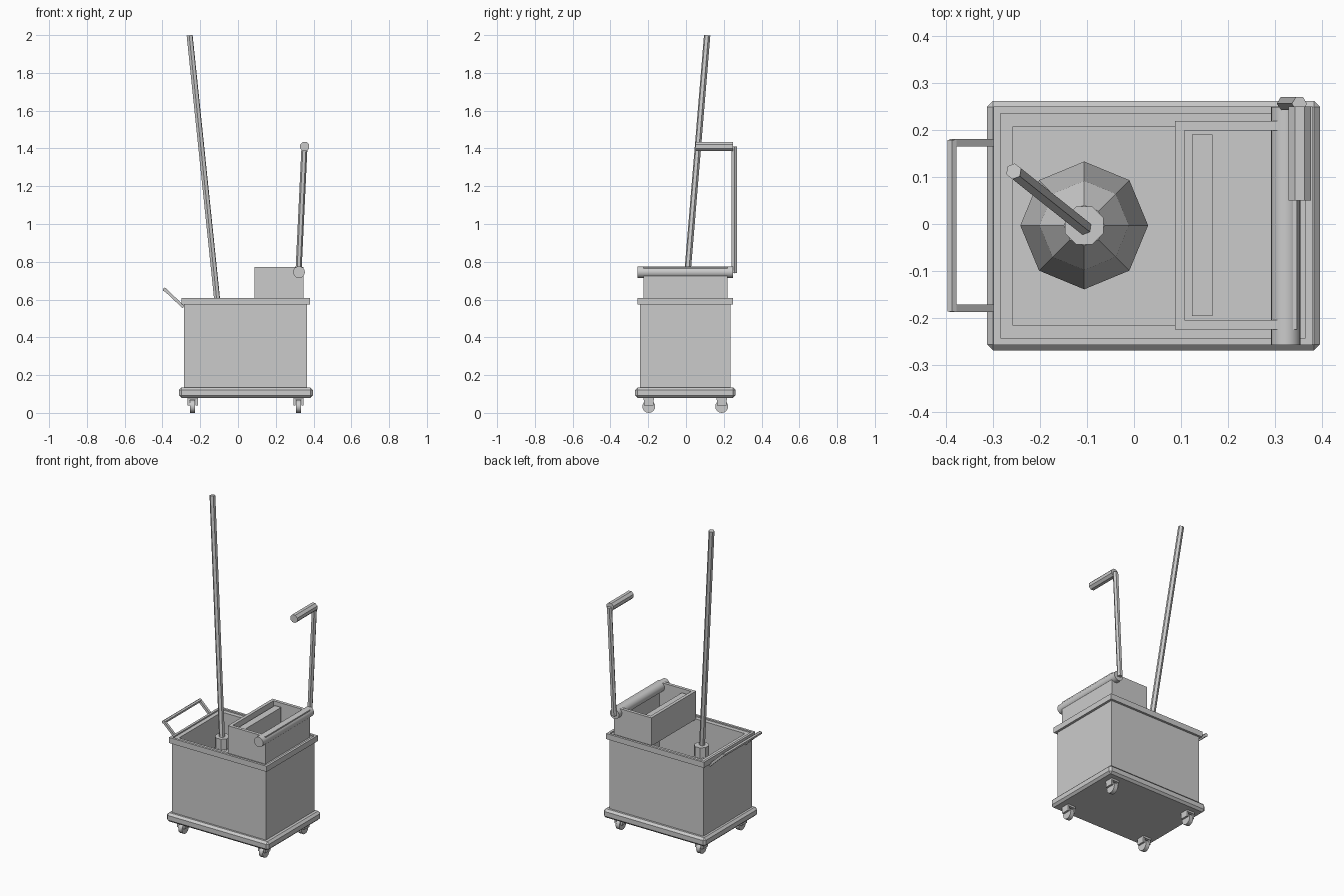
import bpy, bmesh
from math import pi
from mathutils import Vector, Matrix

old = bpy.data.objects.get("Cube")
if old:
    bpy.data.objects.remove(old, do_unlink=True)

grey = bpy.data.materials.new("light_grey")
grey.use_nodes = True
COLOUR = (0.6, 0.6, 0.6, 1)
grey.diffuse_color = COLOUR
grey.node_tree.nodes["Principled BSDF"].inputs["Base Color"].default_value = COLOUR


def finish(name, bm):
    bmesh.ops.recalc_face_normals(bm, faces=bm.faces)
    mesh = bpy.data.meshes.new(name)
    bm.to_mesh(mesh)
    bm.free()
    mesh.materials.append(grey)
    obj = bpy.data.objects.new(name, mesh)
    bpy.context.collection.objects.link(obj)
    return obj


def box(name, x, y, z, bevel=0):
    """Box from (min, max) pairs."""
    bm = bmesh.new()
    bmesh.ops.create_cube(bm, size=1)
    for v in bm.verts:
        v.co = [(a + b) / 2 + c * (b - a) for (a, b), c in zip((x, y, z), v.co)]
    if bevel:
        bmesh.ops.bevel(bm, geom=bm.edges[:], offset=bevel, segments=1, affect='EDGES')
    return finish(name, bm)


def tray(name, x, y, z, wall, floor=None):
    """Open box; without a floor height it is a plain frame."""
    bm = bmesh.new()

    def ring(inset, h):
        a, b, c, d = x[0] + inset, x[1] - inset, y[0] + inset, y[1] - inset
        return [bm.verts.new((px, py, h)) for px, py in ((a, c), (b, c), (b, d), (a, d))]

    inner_low = z[0] if floor is None else floor
    rings = [ring(0, z[0]), ring(0, z[1]), ring(wall, z[1]), ring(wall, inner_low)]
    pairs = list(zip(rings, rings[1:]))
    if floor is None:
        pairs.append((rings[3], rings[0]))
    else:
        bm.faces.new(rings[0])
        bm.faces.new(rings[3])
    for low, high in pairs:
        for i in range(4):
            j = (i + 1) % 4
            bm.faces.new((low[i], low[j], high[j], high[i]))
    return finish(name, bm)


def rod(name, start, end, radius, sides=6, turn=0.0, radius_end=None):
    """Prism or cone between two points."""
    a, b = Vector(start), Vector(end)
    d = b - a
    bm = bmesh.new()
    bmesh.ops.create_cone(bm, cap_ends=True, segments=sides, radius1=radius,
                          radius2=radius if radius_end is None else radius_end, depth=d.length)
    place = Matrix.Translation((a + b) / 2) @ d.to_track_quat('Z', 'Y').to_matrix().to_4x4()
    bm.transform(place @ Matrix.Rotation(turn, 4, 'Z'))
    return finish(name, bm)


def smooth(obj):
    bpy.ops.object.select_all(action='DESELECT')
    obj.select_set(True)
    bpy.context.view_layer.objects.active = obj
    bpy.ops.object.shade_smooth_by_angle(angle=0.7)


# Bucket: base plate, hollow body and rim
box("base_plate", (-0.313, 0.396), (-0.269, 0.262), (0.08, 0.135), 0.013)
tray("bucket_body", (-0.286, 0.365), (-0.244, 0.236), (0.13, 0.6), 0.028, 0.16)
tray("bucket_rim", (-0.299, 0.38), (-0.258, 0.25), (0.573, 0.608), 0.015)

# Casters: wheel, fork arms and fork top at each corner
for sx, x in (("right", -0.24), ("left", 0.32)):
    for sy, y in (("front", -0.197), ("back", 0.189)):
        tag = f"{sy}_{sx}"
        smooth(rod(f"wheel_{tag}", (x - 0.013, y, 0.034), (x + 0.013, y, 0.034), 0.034, 16))
        box(f"fork_top_{tag}", (x - 0.027, x + 0.027), (y - 0.028, y + 0.028), (0.068, 0.085))
        for s in (-1, 1):
            cx = x + s * 0.021
            box(f"fork_arm_{tag}", (cx - 0.006, cx + 0.006), (y - 0.025, y + 0.025), (0.04, 0.07))

# Wringer: open box, pressing plate, roller
tray("wringer_box", (0.087, 0.347), (-0.224, 0.219), (0.595, 0.772), 0.02, 0.61)
box("press_plate", (0.123, 0.167), (-0.196, 0.19), (0.61, 0.75))
smooth(rod("roller", (0.323, -0.257, 0.745), (0.323, 0.249, 0.745), 0.031, 24))

# Crank lever and grip
rod("crank_lever", (0.32, 0.256, 0.74), (0.352, 0.256, 1.41), 0.016, 6)
rod("crank_grip", (0.353, 0.05, 1.41), (0.353, 0.25, 1.41), 0.026, 8, pi / 8)

# Tilted carrying loop
for y in (-0.179, 0.173):
    rod("loop_arm", (-0.288, y, 0.56), (-0.387, y, 0.653), 0.011, 4, pi / 4)
rod("loop_bar", (-0.387, -0.186, 0.652), (-0.387, 0.179, 0.652), 0.011, 6)

# Mop: skirt, shoulder, socket, slanted pole
mx, my = -0.106, -0.003
rod("mop_skirt", (mx, my, 0.2), (mx, my, 0.42), 0.136, 8, 0, 0.095)
rod("mop_shoulder", (mx, my, 0.42), (mx, my, 0.505), 0.095, 8, 0, 0.043)
rod("mop_socket", (mx, my, 0.49), (mx, my, 0.57), 0.044, 8, pi / 8)
rod("mop_pole", (-0.1, -0.012, 0.5), (-0.256, 0.112, 1.998), 0.017, 6)
